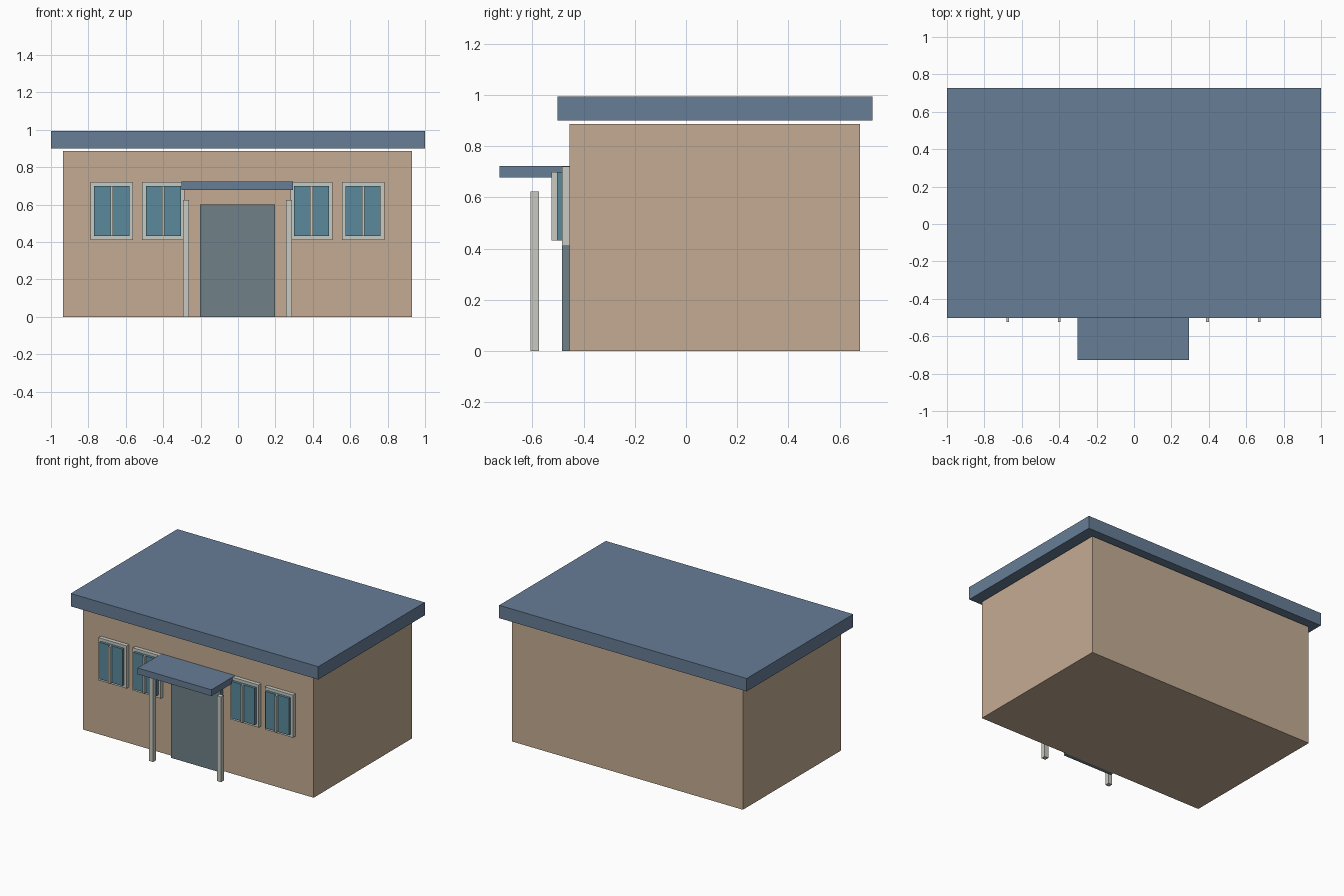
import bpy

if "Cube" in bpy.data.objects:
    bpy.data.objects.remove(bpy.data.objects["Cube"])

CX = -0.003  # centre line of the house body


def material(name, rgb):
    m = bpy.data.materials.new(name)
    m.diffuse_color = (*rgb, 1)
    m.use_nodes = True
    m.node_tree.nodes["Principled BSDF"].inputs["Base Color"].default_value = m.diffuse_color
    return m


SLATE = material("slate_blue", (0.135, 0.205, 0.305))
WALL = material("tan_wall", (0.55, 0.41, 0.29))
DOOR = material("door_grey", (0.16, 0.22, 0.25))
GLASS = material("teal_glass", (0.105, 0.255, 0.34))
TRIM = material("pale_trim", (0.59, 0.59, 0.54))


def box(name, x, y, z, mat):
    """Box given by (min, max) ranges on each axis."""
    bpy.ops.mesh.primitive_cube_add(size=1, location=[sum(r) / 2 for r in (x, y, z)])
    ob = bpy.context.object
    ob.name = name
    ob.scale = [r[1] - r[0] for r in (x, y, z)]
    bpy.ops.object.transform_apply(location=False, rotation=False, scale=True)
    ob.data.materials.append(mat)
    return ob


def span(centre, half):
    return (centre - half, centre + half)


# main volume and overhanging flat roof
box("house_body", span(CX, 0.933), (-0.455, 0.68), (0, 0.887), WALL)
box("main_roof", (-1, 1), (-0.502, 0.728), (0.90, 0.994), SLATE)

# entrance: door and porch canopy
box("front_door", span(CX, 0.201), (-0.484, -0.455), (0, 0.60), DOOR)
box("porch_canopy", span(CX, 0.298), (-0.728, -0.453), (0.677, 0.723), SLATE)

for side, s in (("left", -1), ("right", 1)):
    # porch posts
    box(f"{side}_porch_post", span(CX + s * 0.275, 0.016), (-0.607, -0.575), (0, 0.623), TRIM)
    # windows: frame, glass, centre mullion
    for place, offset in (("inner", 0.396), ("outer", 0.672)):
        wx = CX + s * offset
        n = f"{side}_{place}_window"
        box(n + "_frame", span(wx, 0.113), (-0.484, -0.455), (0.41, 0.721), TRIM)
        box(n + "_glass", span(wx, 0.094), (-0.503, -0.484), (0.431, 0.70), GLASS)
        box(n + "_mullion", span(wx, 0.007), (-0.525, -0.503), (0.431, 0.70), TRIM)
